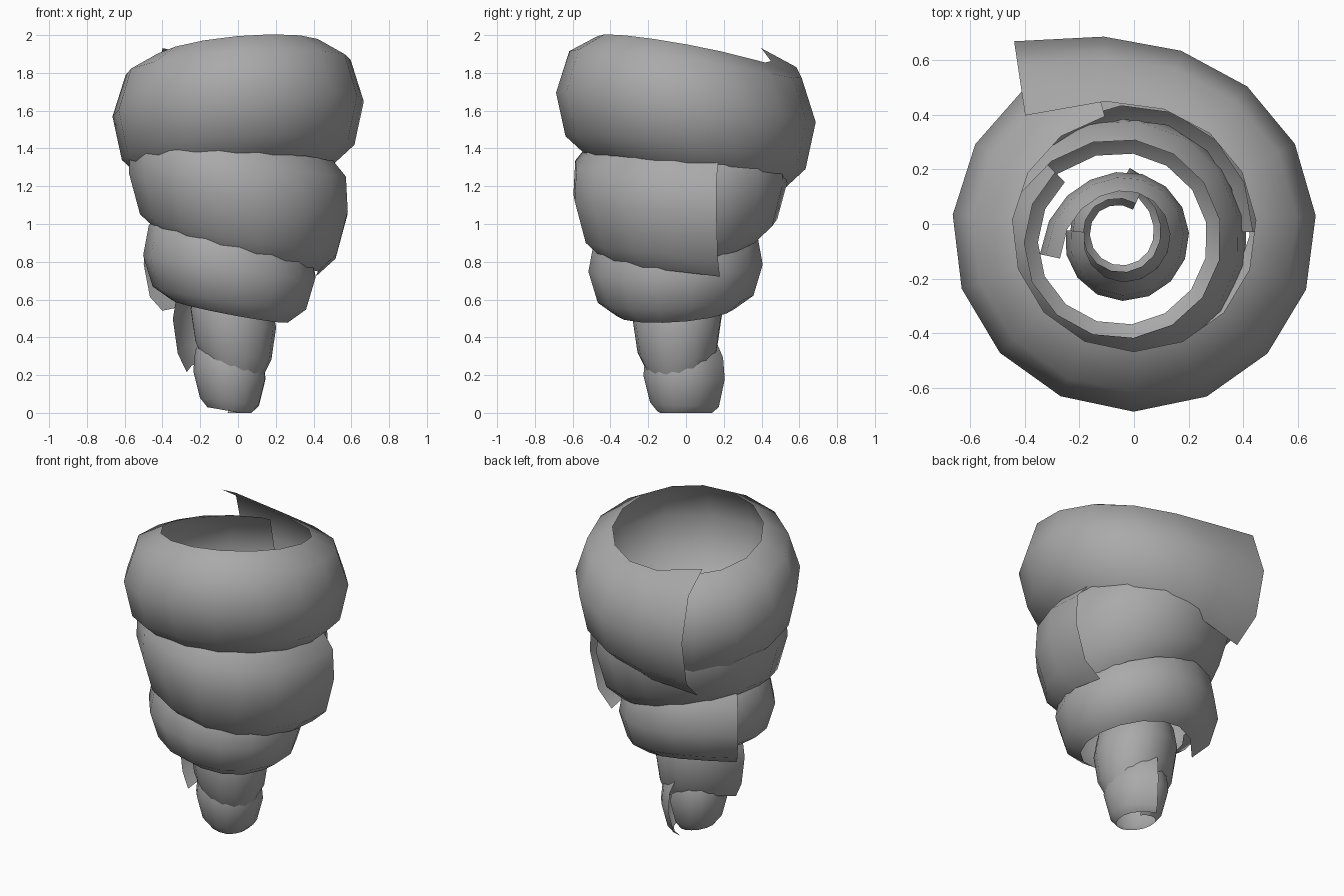
import bpy
from math import sin, cos, radians

if "Cube" in bpy.data.objects:
    bpy.data.objects.remove(bpy.data.objects["Cube"])

grey = bpy.data.materials.new("dark_grey")
grey.diffuse_color = (0.4, 0.4, 0.4, 1)
grey.use_nodes = True
grey.node_tree.nodes["Principled BSDF"].inputs["Base Color"].default_value = grey.diffuse_color


def wrap(name, centre, z, tilt, radius, start, sweep, flap, drop, grow, section, power=3, cols=16):
    """Open strip wound clockwise about centre; its first stretch lifts off as a loose flap."""
    verts, faces, n = [], [], len(section)
    for i in range(cols + 1):
        t = i / cols
        a = radians(start - sweep * t)
        lift = max(0, 1 - t / 0.25) ** power
        b = a - radians(24) * lift  # flap's cross-section turns with its path
        s = 1 + grow * lift
        r = radius + flap * lift - 0.02 * max(0, t - 0.8) / 0.2
        zc = z + tilt[0] * cos(a) + tilt[1] * sin(a) + drop * lift
        for dr, dz in section:
            verts.append((centre[0] + r * cos(a) + dr * s * cos(b),
                          centre[1] + r * sin(a) + dr * s * sin(b),
                          max(0, zc + dz * s)))
    for i in range(cols):
        for j in range(n - 1):
            k = i * n + j
            faces.append((k, k + 1, k + n + 1, k + n))
    me = bpy.data.meshes.new(name)
    me.from_pydata(verts, [], faces)
    me.materials.append(grey)
    me.shade_smooth()
    ob = bpy.data.objects.new(name, me)
    bpy.context.collection.objects.link(ob)
    return ob


# Widest wrap at the top
wrap("top_wrap", (0, -0.02), 1.615, (0.04, -0.08), 0.668, 122.5, 378, 0.15, 0.03, 0.25,
     [(-0.17, -0.34), (-0.05, -0.23), (0, 0), (-0.07, 0.22), (-0.22, 0.3)], power=4)

# Upper middle wrap, flap on the right
wrap("upper_wrap", (-0.01, -0.03), 1.19, (-0.09, 0.05), 0.575, 18, 378, 0.045, -0.07, 0.06,
     [(-0.16, -0.31), (-0.06, -0.22), (0, 0), (-0.01, 0.18), (-0.11, 0.3)])

# Middle wrap, flap at the back left
wrap("middle_wrap", (-0.045, -0.055), 0.775, (-0.06, 0.02), 0.465, 153, 378, 0.045, -0.05, 0.05,
     [(-0.15, -0.235), (-0.05, -0.165), (0, 0), (-0.03, 0.16), (-0.1, 0.25)])

# Lower wrap, flap on the left
wrap("lower_wrap", (-0.035, -0.045), 0.5, (-0.05, 0.01), 0.237, 192, 378, 0.08, -0.05, 0.08,
     [(-0.07, -0.26), (-0.025, -0.17), (0, 0), (-0.02, 0.12), (-0.07, 0.19)], power=2)

# Small tip wrap, flap at the back
wrap("tip_wrap", (-0.045, -0.035), 0.2, (-0.02, 0.0), 0.192, 83, 378, 0.05, -0.02, 0.05,
     [(-0.075, -0.19), (-0.035, -0.14), (0, 0), (-0.01, 0.11), (-0.05, 0.19)], power=2)
